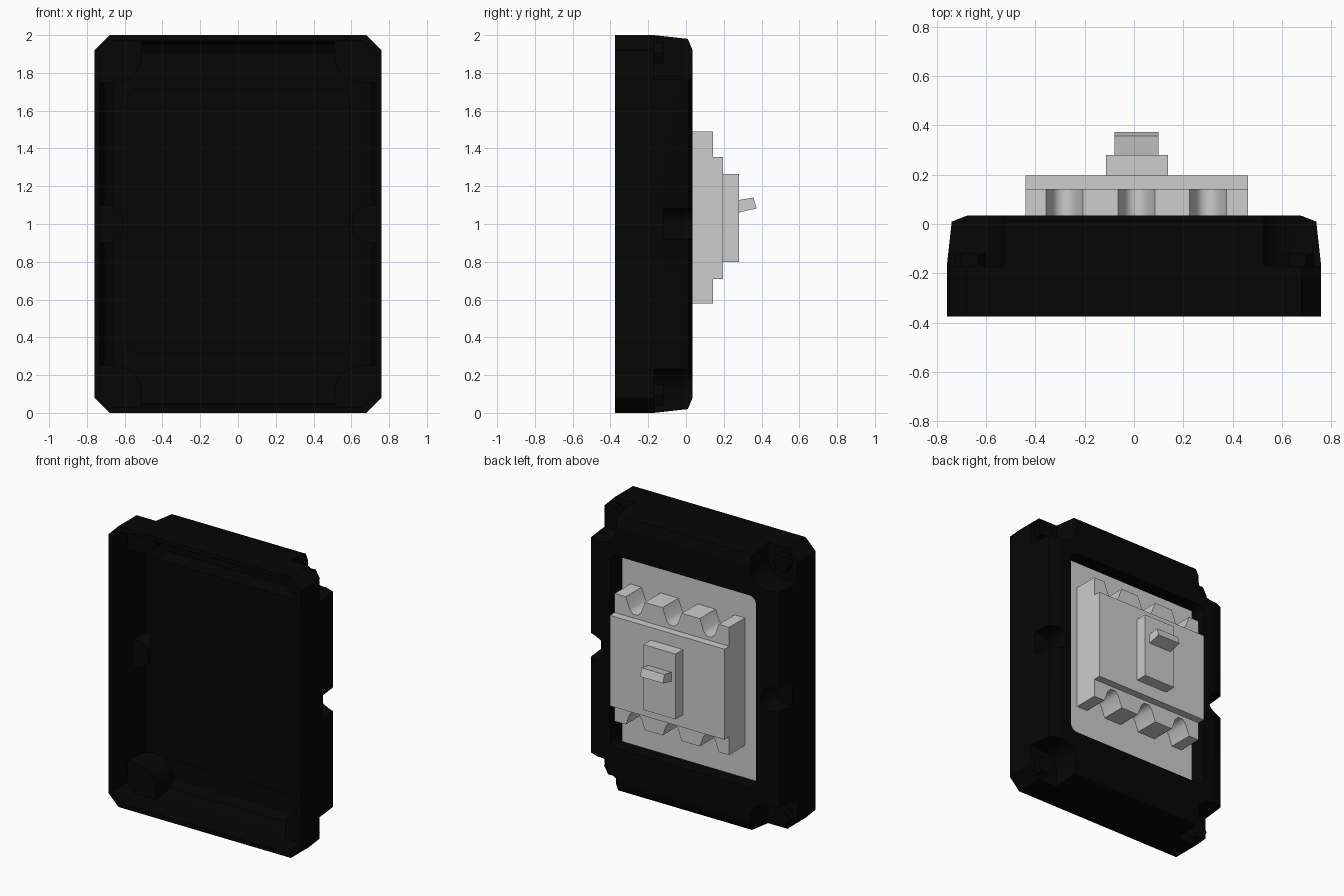
import bpy, bmesh, math

if "Cube" in bpy.data.objects:
    bpy.data.objects.remove(bpy.data.objects["Cube"], do_unlink=True)


def material(name, value):
    m = bpy.data.materials.new(name)
    m.use_nodes = True
    col = (value, value, value, 1)
    m.diffuse_color = col
    m.node_tree.nodes["Principled BSDF"].inputs["Base Color"].default_value = col
    return m


BLACK = material("black plastic", 0.0017)
GREY = material("light grey", 0.61)


def loft(name, rings, mat):
    """Solid through rings of (y, [(x, z), ...]) with equal point counts."""
    bm = bmesh.new()
    loops = [[bm.verts.new((x, y, z)) for x, z in pts] for y, pts in rings]
    n = len(loops[0])
    for a, b in zip(loops, loops[1:]):
        for i in range(n):
            j = (i + 1) % n
            bm.faces.new((a[i], a[j], b[j], b[i]))
    bm.faces.new(loops[0])
    bm.faces.new(loops[-1])
    bmesh.ops.recalc_face_normals(bm, faces=bm.faces)
    me = bpy.data.meshes.new(name)
    bm.to_mesh(me)
    bm.free()
    ob = bpy.data.objects.new(name, me)
    bpy.context.collection.objects.link(ob)
    me.materials.append(mat)
    return ob


def prism(name, pts, y0, y1, mat):
    return loft(name, [(y0, pts), (y1, pts)], mat)


def octagon(hx, hz, c):
    """Rectangle with clipped corners, centred on z = 1."""
    q = [(hx, hz - c), (hx - c, hz), (c - hx, hz), (-hx, hz - c),
         (-hx, c - hz), (c - hx, -hz), (hx - c, -hz), (hx, c - hz)]
    return [(x, 1 + z) for x, z in q]


def rect(x0, x1, z0, z1):
    return [(x0, z0), (x1, z0), (x1, z1), (x0, z1)]


def arc(cx, cz, r, a0, a1, steps=8):
    angles = [math.radians(a0 + (a1 - a0) * s / steps) for s in range(steps + 1)]
    return [(cx + r * math.cos(a), cz + r * math.sin(a)) for a in angles]


def rounded(x0, x1, z0, z1, r):
    return (arc(x1 - r, z1 - r, r, 0, 90) + arc(x0 + r, z1 - r, r, 90, 180)
            + arc(x0 + r, z0 + r, r, 180, 270) + arc(x1 - r, z0 + r, r, 270, 360))


def corner_outline(sx, sz, r):
    """Rounded towards the middle, running straight out past both edges."""
    pts = arc(0.65, 0.89, r, 180, 270) + [(0.9, 0.89 - r), (0.9, 1.1), (0.65 - r, 1.1)]
    return [(sx * x, 1 + sz * z) for x, z in pts]


def side_outline(sx, r):
    pts = arc(0.70, 1.0, r, 90, 270, 12) + [(0.9, 1 - r), (0.9, 1 + r)]
    return [(sx * x, z) for x, z in pts]


def subtract(target, cutter):
    cutter.hide_render = True
    mod = target.modifiers.new("cut", "BOOLEAN")
    mod.operation = "DIFFERENCE"
    mod.solver = "EXACT"
    mod.object = cutter
    bpy.context.view_layer.objects.active = target
    bpy.ops.object.modifier_apply(modifier=mod.name)
    bpy.data.objects.remove(cutter, do_unlink=True)


def smooth(ob, angle):
    bpy.ops.object.select_all(action="DESELECT")
    ob.select_set(True)
    bpy.context.view_layer.objects.active = ob
    bpy.ops.object.shade_smooth_by_angle(angle=math.radians(angle))


corners = [(sx, sz) for sx in (-1, 1) for sz in (-1, 1)]

# Hollow inside of the cover, keeping the recess tray and screw bosses
cavity = loft("cavity", [(-0.50, octagon(0.73, 0.97, 0.07)),
                         (-0.15, octagon(0.73, 0.97, 0.07)),
                         (-0.03, octagon(0.71, 0.95, 0.07)),
                         (0.0, octagon(0.66, 0.90, 0.06))], BLACK)
subtract(cavity, prism("tray", rounded(-0.59, 0.59, 0.315, 1.715, 0.06), -0.14, 0.2, BLACK))
for sx, sz in corners:
    subtract(cavity, prism("boss", corner_outline(sx, sz, 0.14), -0.20, 0.2, BLACK))
for sx in (-1, 1):
    subtract(cavity, prism("boss", side_outline(sx, 0.10), -0.15, 0.2, BLACK))

# Cover shell with tapered, chamfered outside
shell = loft("cover_shell", [(-0.375, octagon(0.76, 1.0, 0.08)),
                             (-0.17, octagon(0.76, 1.0, 0.08)),
                             (0.01, octagon(0.74, 0.98, 0.08)),
                             (0.035, octagon(0.675, 0.92, 0.06))], BLACK)
subtract(shell, cavity)
subtract(shell, prism("opening", rounded(-0.575, 0.575, 0.33, 1.70, 0.05), -0.11, 0.2, BLACK))
for sx, sz in corners:
    subtract(shell, prism("pocket", corner_outline(sx, sz, 0.122), -0.17, 0.2, BLACK))
for sx in (-1, 1):
    subtract(shell, prism("pocket", side_outline(sx, 0.083), -0.12, 0.2, BLACK))
smooth(shell, 30)

# Hexagonal screw heads in the corner pockets
for i, (sx, sz) in enumerate(corners):
    prism(f"corner_screw_{i + 1}", arc(sx * 0.665, 1 + sz * 0.905, 0.065, 0, 300, 5),
          -0.175, -0.12, BLACK)

# Square-cornered mounting plate standing in the recess
prism("mounting_plate", rect(-0.53, 0.53, 0.35, 1.68), -0.11, -0.035, GREY)

# Breaker body, with flared terminal notches along both ends
X0, X1, Z0, Z1 = -0.44, 0.463, 0.58, 1.49
NOTCH = [(-0.075, 0), (-0.045, 0.08), (-0.02, 0.108),
         (0.02, 0.108), (0.045, 0.08), (0.075, 0)]
top = [(X0, Z1)]
for cx in (-0.283, 0.01, 0.30):
    top += [(cx + dx, Z1 - dz) for dx, dz in NOTCH]
top.append((X1, Z1))
bottom = [(x, Z0 + Z1 - z) for x, z in reversed(top)]
smooth(prism("breaker_body", top + bottom, -0.036, 0.142, GREY), 55)

# Stepped breaker front
prism("breaker_cover", rect(X0, X1, 0.71, 1.355), 0.14, 0.196, GREY)
prism("switch_housing", rect(-0.113, 0.138, 0.80, 1.265), 0.19, 0.28, GREY)

# Tilted switch lever
lever = loft("switch_lever", [(0.27, rect(-0.08, 0.10, 1.058, 1.125)),
                              (0.36, rect(-0.08, 0.10, 1.083, 1.14))], GREY)
for v in lever.data.vertices:
    if v.co.y > 0.3:
        v.co.y = 0.357 if v.co.z > 1.1 else 0.374
